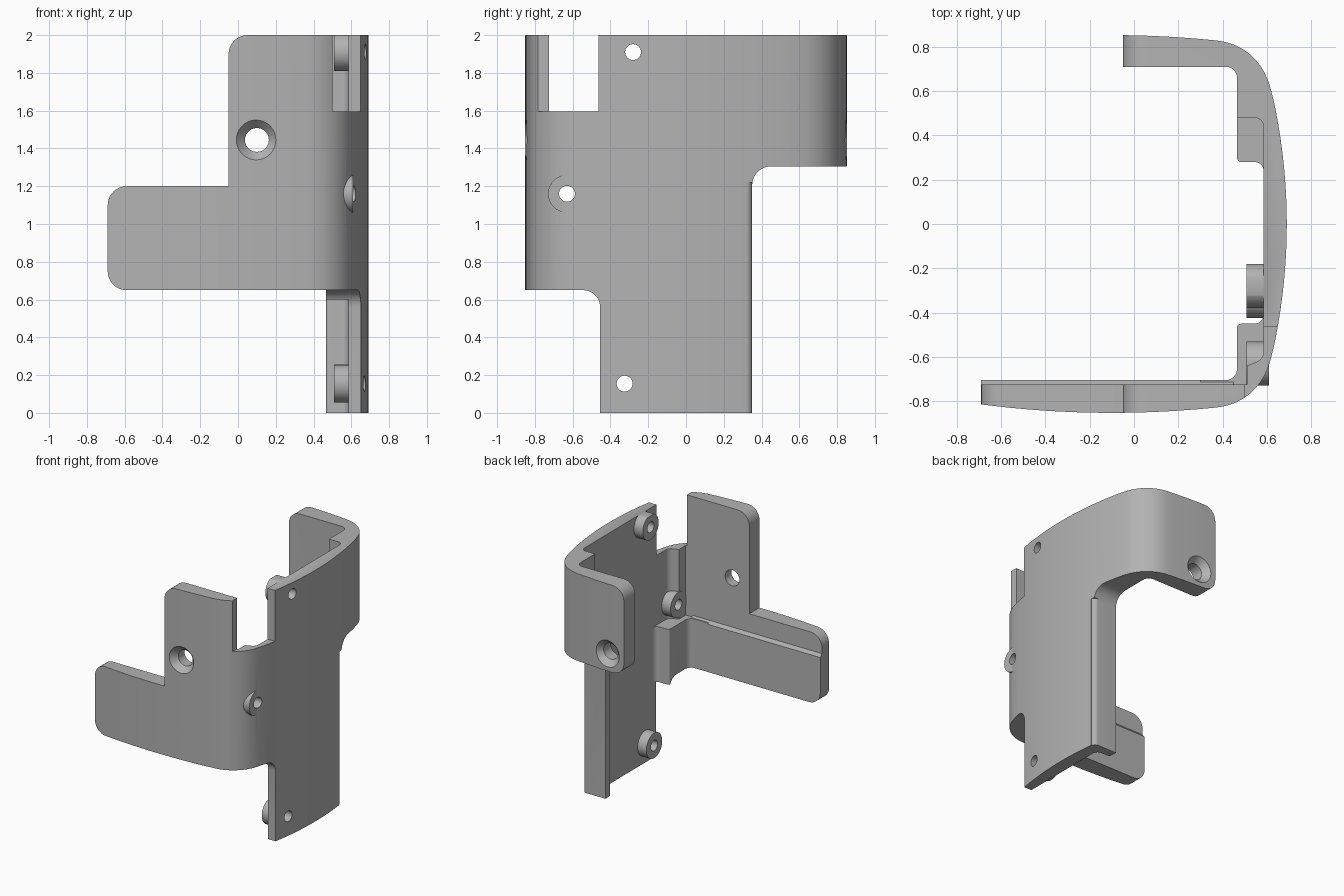
import bpy, bmesh, math
from mathutils import Vector, Matrix

cube = bpy.data.objects.get("Cube")
if cube:
    bpy.data.objects.remove(cube, do_unlink=True)

grey = bpy.data.materials.new("plain_grey")
grey.use_nodes = True
COLOUR = (0.45, 0.45, 0.45, 1)
grey.diffuse_color = COLOUR
grey.node_tree.nodes["Principled BSDF"].inputs["Base Color"].default_value = COLOUR


def finish(name, bm):
    bmesh.ops.recalc_face_normals(bm, faces=bm.faces)
    mesh = bpy.data.meshes.new(name)
    bm.to_mesh(mesh)
    bm.free()
    mesh.materials.append(grey)
    ob = bpy.data.objects.new(name, mesh)
    bpy.context.collection.objects.link(ob)
    return ob


def rounded(points, steps=8):
    """Outline whose points may carry a third value, the corner radius."""
    out = []
    for i, p in enumerate(points):
        c = Vector(p[:2])
        if len(p) < 3:
            out.append(c)
            continue
        a = (Vector(points[i - 1][:2]) - c).normalized()
        b = (Vector(points[(i + 1) % len(points)][:2]) - c).normalized()
        half = a.angle(b) / 2
        mid = c + (a + b).normalized() * p[2] / math.sin(half)
        start = c + a * p[2] / math.tan(half) - mid
        end = c + b * p[2] / math.tan(half) - mid
        turn = start.angle_signed(end)
        for k in range(steps + 1):
            out.append(mid + Matrix.Rotation(-turn * k / steps, 2) @ start)
    return out


def prism(name, outline, axis, lo, hi):
    place = {"x": lambda p, t: (t, p[0], p[1]),
             "y": lambda p, t: (p[0], t, p[1]),
             "z": lambda p, t: (p[0], p[1], t)}[axis]
    bm = bmesh.new()
    rings = [[bm.verts.new(place(p, t)) for p in outline] for t in (lo, hi)]
    n = len(outline)
    for ring in rings:
        bm.faces.new(ring)
    for i in range(n):
        j = (i + 1) % n
        bm.faces.new((rings[0][i], rings[0][j], rings[1][j], rings[1][i]))
    return finish(name, bm)


def cone(name, start, end, r1, r2):
    start, end = Vector(start), Vector(end)
    bm = bmesh.new()
    turn = (end - start).to_track_quat("Z", "Y").to_matrix().to_4x4()
    bmesh.ops.create_cone(bm, cap_ends=True, segments=40, radius1=r1, radius2=r2,
                          depth=(end - start).length,
                          matrix=Matrix.Translation((start + end) / 2) @ turn)
    return finish(name, bm)


def combine(body, tool, operation):
    mod = body.modifiers.new(operation.lower(), "BOOLEAN")
    mod.operation, mod.solver, mod.object = operation, "EXACT", tool
    graph = bpy.context.evaluated_depsgraph_get()
    mesh = bpy.data.meshes.new_from_object(body.evaluated_get(graph))
    body.modifiers.clear()
    body.data = mesh
    bpy.data.objects.remove(tool, do_unlink=True)


def corner(x, y, dx, dy, r):
    """Waste outside a rounded corner that points towards (dx, dy)."""
    arc = [(x - dx * r * (1 - math.sin(t)), y - dy * r * (1 - math.cos(t)))
           for t in (k * math.pi / 16 for k in range(9))]
    far = 0.05
    return arc + [(x + dx * far, y - dy * r), (x + dx * far, y + dy * far),
                  (x - dx * r, y + dy * far)]


def outer_half(x_end):
    """Bowed arm, tight corner and bowed side, up to the middle."""
    pts = [Vector((x, 0.853 - 0.11 * (x + 0.1) ** 2))
           for x in (x_end + (0.37 - x_end) * k / 12 for k in range(12))]
    a, b, c, d = map(Vector, ((0.37, 0.829), (0.50, 0.816), (0.59, 0.73), (0.62, 0.60)))
    for k in range(13):
        t = k / 12
        pts.append(a * (1 - t) ** 3 + b * 3 * t * (1 - t) ** 2 + c * 3 * t * t * (1 - t) + d * t ** 3)
    pts += [Vector((0.69 - 0.19 * y * y, y)) for y in (0.6 - 0.05 * k for k in range(1, 12))]
    return pts


# Curved shell, wrapping from the back tab round the side to the front bar
back = outer_half(-0.1)
front = [Vector((p.x, -p.y)) for p in reversed(outer_half(-0.75))]
inner = rounded([(-0.75, -0.725), (0.51, -0.725), (0.51, -0.64), (0.585, -0.61, 0.05),
                 (0.585, 0.48, 0.04), (0.465, 0.48), (0.465, 0.71, 0.05), (-0.1, 0.71)])
shell = prism("wrap_bracket", back + [Vector((0.69, 0))] + front + inner, "z", -0.05, 2.05)

# Rib inside the back edge, block in the front corner, ledge along the bar
rib = rounded([(0.465, 0.6), (0.465, 0.28, 0.02), (0.585, 0.28, 0.04), (0.585, 0.2),
               (0.62, 0.2), (0.62, 0.6)])
combine(shell, prism("rib", rib, "z", -0.04, 1.45), "UNION")
block = rounded([(0.3, -0.705), (0.465, -0.705, 0.05), (0.465, -0.45, 0.02),
                 (0.585, -0.45, 0.04), (0.585, -0.38), (0.61, -0.38), (0.61, -0.6),
                 (0.48, -0.76), (0.3, -0.76)])
combine(shell, prism("corner_block", block, "z", 0.6, 1.04), "UNION")
ledge = [(-0.78, 0.6), (-0.705, 0.6), (-0.705, 1.03), (-0.73, 1.06), (-0.78, 1.06)]
combine(shell, prism("ledge", ledge, "x", -0.74, 0.45), "UNION")

# Screw bosses
screws = [(-0.28, 1.91), (-0.63, 1.16), (-0.325, 0.155)]
for y, z in screws:
    combine(shell, cone("boss", (0.507, y, z), (0.61, y, z), 0.1, 0.1), "UNION")

# Trim to the front and side outlines
front_outline = rounded([(-0.69, 0.65, 0.1), (0.45, 0.65), (0.45, 0), (1, 0), (1, 2),
                         (-0.05, 2, 0.1), (-0.05, 1.2), (-0.69, 1.2, 0.1)])
combine(shell, prism("front_trim", front_outline, "y", -1, 1), "INTERSECT")
side_outline = rounded([(-1.1, 0.65), (-0.455, 0.65, 0.09), (-0.455, -0.1), (0.35, -0.1),
                        (0.35, 1.305, 0.1), (1.1, 1.305), (1.1, 2.1), (-1.1, 2.1)])
combine(shell, prism("side_trim", side_outline, "x", -1.1, 1.1), "INTERSECT")
slot = [(0.5, -1), (1, -1), (1, -0.463), (0.5, -0.463)]
combine(shell, prism("slot", slot, "z", 1.595, 2.2), "DIFFERENCE")

# Rounded corner of the back tab and softened back edge
combine(shell, prism("tab_corner", corner(-0.05, 1.305, -1, -1, 0.1), "y", 0.5, 1), "DIFFERENCE")
combine(shell, prism("edge_round", corner(0.667, 0.35, 1, 1, 0.035), "z", -0.1, 1.22), "DIFFERENCE")

# Screw holes and countersunk holes
for y, z in screws:
    combine(shell, cone("screw_hole", (0.4, y, z), (0.8, y, z), 0.042, 0.042), "DIFFERENCE")
for s in (-1, 1):
    combine(shell, cone("through_hole", (0.1, s * 0.6, 1.445), (0.1, s, 1.445), 0.063, 0.063), "DIFFERENCE")
    combine(shell, cone("countersink", (0.1, s * 0.80, 1.445), (0.1, s * 0.88, 1.445), 0.06, 0.135), "DIFFERENCE")

bpy.context.view_layer.objects.active = shell
shell.select_set(True)
bpy.ops.object.shade_smooth_by_angle(angle=math.radians(30))
